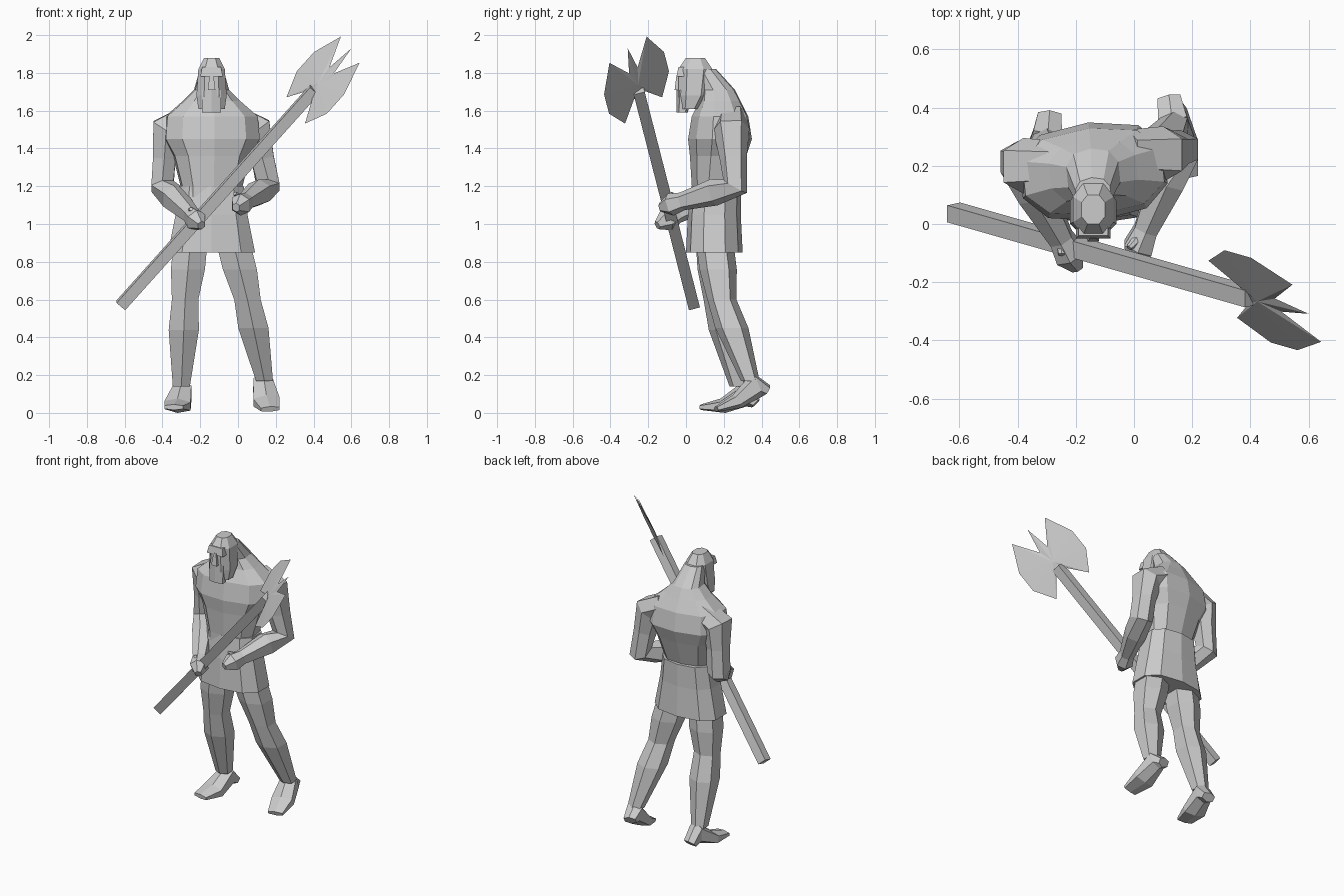
import bpy
import bmesh
import math
from mathutils import Vector

default_cube = bpy.data.objects.get("Cube")
if default_cube:
    bpy.data.objects.remove(default_cube, do_unlink=True)

# One plain grey for the whole figure
grey = bpy.data.materials.new("plain grey")
grey.use_nodes = True
grey.diffuse_color = (0.6, 0.6, 0.6, 1)
for node in grey.node_tree.nodes:
    if node.type == "BSDF_PRINCIPLED":
        node.inputs["Base Color"].default_value = grey.diffuse_color

SIDEWAYS = Vector((1, 0, 0))
UPWARD = Vector((0, 0, 1))
BODY_X = -0.14


def finish(name, bm):
    """Turn a bmesh into a flat-shaded object."""
    bmesh.ops.recalc_face_normals(bm, faces=bm.faces)
    mesh = bpy.data.meshes.new(name)
    bm.to_mesh(mesh)
    bm.free()
    mesh.materials.append(grey)
    part = bpy.data.objects.new(name, mesh)
    bpy.context.collection.objects.link(part)


def unit_ring(sides):
    """A rounded box outline that just fits a square from -1 to 1."""
    angles = [(i + 0.5) * math.tau / sides for i in range(sides)]

    def soften(value):
        return math.copysign(abs(value) ** 0.8, value)

    across = [soften(math.cos(angle)) for angle in angles]
    along = [soften(math.sin(angle)) for angle in angles]
    widest, deepest = max(across), max(along)
    return [(a / widest, b / deepest) for a, b in zip(across, along)]


def loft(name, centres, widths, depths, sides=6, level=False, sideways=SIDEWAYS):
    """Skin rings along a path; level rings stay flat, others turn with it."""
    bm = bmesh.new()
    outline = unit_ring(sides)
    rings = []
    for i, centre in enumerate(centres):
        tangent = UPWARD
        if not level:
            before = centres[max(i - 1, 0)]
            after = centres[min(i + 1, len(centres) - 1)]
            tangent = (after - before).normalized()
        depth_axis = tangent.cross(sideways).normalized()
        width_axis = depth_axis.cross(tangent)
        rings.append([
            bm.verts.new(centre + width_axis * widths[i] * a + depth_axis * depths[i] * b)
            for a, b in outline
        ])
    for low, high in zip(rings, rings[1:]):
        for i in range(sides):
            j = (i + 1) % sides
            bm.faces.new((low[i], low[j], high[j], high[i]))
    bm.faces.new(rings[0])
    bm.faces.new(rings[-1])
    finish(name, bm)


def column(name, rows, sides=6, sideways=SIDEWAYS):
    """Stack level rings; each row is y, z, half width, half depth."""
    centres = [Vector((BODY_X, y, z)) for y, z, width, depth in rows]
    widths = [row[2] for row in rows]
    depths = [row[3] for row in rows]
    loft(name, centres, widths, depths, sides, True, sideways)


def limb(name, centres, widths, fullness, level=False, sides=6):
    """A tapering tube whose depth follows its width."""
    loft(name, centres, widths, [width * fullness for width in widths], sides, level)


def arm(side, shoulder, elbow, wrist):
    """Arm and hand from the collar to the fingertips, with a raised thumb."""
    shoulder, elbow, wrist = Vector(shoulder), Vector(elbow), Vector(wrist)
    collar = shoulder.lerp(Vector((BODY_X, shoulder.y, shoulder.z)), 0.5) + UPWARD * 0.06
    reach = (wrist - elbow).normalized()
    knuckles = wrist + reach * 0.07
    fingertips = wrist + reach * 0.13
    limb(side + "_arm", [
        collar, shoulder, shoulder.lerp(elbow, 0.5), elbow,
        elbow.lerp(wrist, 0.4), wrist, knuckles, fingertips,
    ], [0.07, 0.08, 0.06, 0.06, 0.06, 0.04, 0.05, 0.02], 1.2)
    thumb_tip = knuckles + UPWARD * 0.06 - SIDEWAYS * 0.03
    limb(side + "_thumb", [wrist, thumb_tip], [0.02, 0.01], 1)


def leg(side, hip, knee, ankle, heel, toe):
    """Leg with thigh and calf muscle, and a wedge-shaped foot."""
    hip, knee, ankle = Vector(hip), Vector(knee), Vector(ankle)
    heel, toe = Vector(heel), Vector(toe)
    limb(side + "_leg", [
        hip, hip.lerp(knee, 0.5), knee, knee.lerp(ankle, 0.35), ankle,
    ], [0.09, 0.09, 0.07, 0.08, 0.045], 1.1, True)
    instep = heel.lerp(ankle, 0.6)
    ball = heel.lerp(toe, 0.6)
    loft(side + "_foot", [heel, instep, ball, toe],
         [0.04, 0.05, 0.07, 0.05], [0.03, 0.07, 0.04, 0.015])


# Torso up to the nape, turned so that its left shoulder sits back
turned = Vector((1, 0.1, 0))
column("torso", [
    (0.15, 1.1, 0.16, 0.12),
    (0.15, 1.2, 0.16, 0.12),
    (0.17, 1.36, 0.2, 0.15),
    (0.18, 1.45, 0.25, 0.17),
    (0.18, 1.57, 0.24, 0.15),
    (0.18, 1.65, 0.15, 0.11),
    (0.17, 1.71, 0.09, 0.09),
    (0.1, 1.82, 0.06, 0.06),
], 10, turned)

# Tunic skirt flaring to the hem
column("tunic_skirt", [
    (0.15, 0.85, 0.23, 0.15),
    (0.15, 1.05, 0.19, 0.14),
    (0.16, 1.2, 0.17, 0.13),
], 10)

# Head with long hair
column("head", [
    (0.02, 1.61, 0.07, 0.05),
    (0.04, 1.68, 0.08, 0.08),
    (0.05, 1.82, 0.07, 0.09),
    (0.05, 1.88, 0.04, 0.05),
], 8)

# Face
column("beard", [(-0.02, 1.59, 0.05, 0.03), (-0.01, 1.71, 0.05, 0.04)])
column("nose", [(-0.04, 1.71, 0.02, 0.02), (-0.03, 1.79, 0.01, 0.02)], 4)
column("brow", [(-0.02, 1.78, 0.06, 0.03), (-0.01, 1.83, 0.05, 0.03)], 4)

# Arms: the right one holds the axe, the left one rests beside it
arm("right", (-0.38, 0.2, 1.5), (-0.4, 0.22, 1.2), (-0.25, -0.05, 1.05))
arm("left", (0.1, 0.24, 1.5), (0.16, 0.26, 1.2), (0.04, -0.02, 1.12))

# Legs: the left one steps back with its heel raised
leg("right", (-0.25, 0.15, 0.92), (-0.28, 0.17, 0.6), (-0.3, 0.28, 0.14),
    (-0.29, 0.37, 0.05), (-0.34, 0.08, 0.03))
leg("left", (-0.03, 0.15, 0.92), (0.05, 0.19, 0.6), (0.14, 0.34, 0.17),
    (0.12, 0.43, 0.12), (0.17, 0.16, 0.02))

# Axe shaft, ending inside the blade
butt = Vector((-0.62, 0.04, 0.57))
hub = Vector((0.43, -0.26, 1.74))
shaft_axis = (hub - butt).normalized()
limb("axe_shaft", [butt, hub - shaft_axis * 0.04], [0.03, 0.03], 1, sides=4)

# Double axe blade with a middle spike: half an outline, mirrored on the shaft
thin_axis = shaft_axis.cross(Vector((-0.37, 0.75, 0.54))).normalized()
blade_axis = thin_axis.cross(shaft_axis)
half = [(0.26, 0), (0.1, 0.03), (0.25, 0.13), (0.08, 0.21),
        (-0.06, 0.21), (-0.19, 0.13), (-0.08, 0.04)]
outline = half + [(along, -across) for along, across in reversed(half[1:])]
blade = bmesh.new()
rim = [blade.verts.new(hub + shaft_axis * along + blade_axis * across)
       for along, across in outline]
for thickness in (-0.01, 0.01):
    peak = blade.verts.new(hub + thin_axis * thickness)
    for a, b in zip(rim, rim[1:] + rim[:1]):
        blade.faces.new((a, b, peak))
finish("axe_blade", blade)
